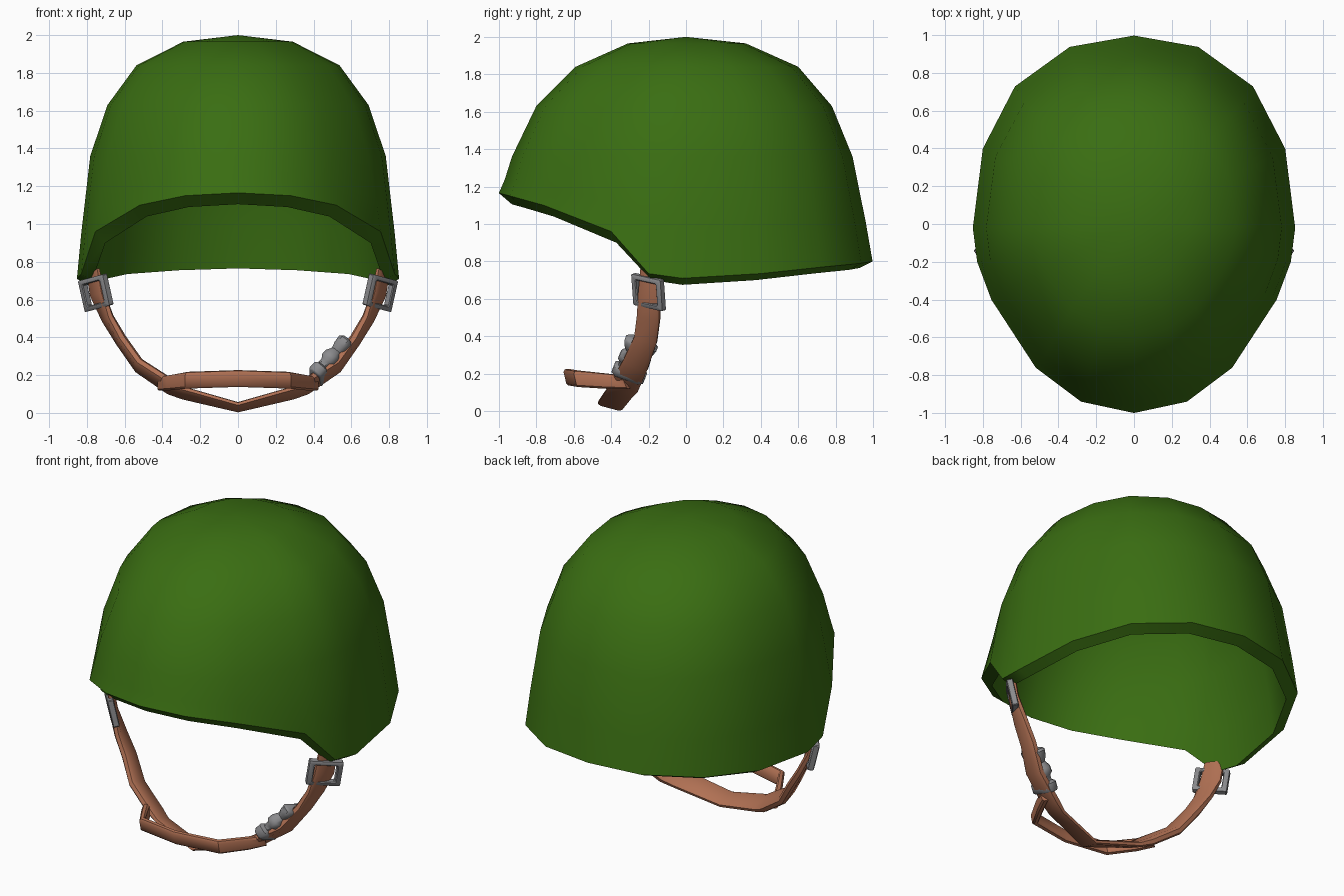
import bpy, bmesh, math
from mathutils import Vector

if "Cube" in bpy.data.objects:
    bpy.data.objects.remove(bpy.data.objects["Cube"])


def material(name, rgb):
    m = bpy.data.materials.new(name)
    m.diffuse_color = (*rgb, 1)
    m.use_nodes = True
    m.node_tree.nodes["Principled BSDF"].inputs["Base Color"].default_value = m.diffuse_color
    return m


GREEN = material("olive_green", (0.042, 0.155, 0.006))
BROWN = material("tan_leather", (0.44, 0.165, 0.088))
GREY = material("buckle_grey", (0.26, 0.26, 0.27))


def finish(bm, name, mat, angle=40):
    bmesh.ops.recalc_face_normals(bm, faces=bm.faces[:])
    me = bpy.data.meshes.new(name)
    bm.to_mesh(me)
    bm.free()
    me.materials.append(mat)
    ob = bpy.data.objects.new(name, me)
    bpy.context.collection.objects.link(ob)
    bpy.ops.object.select_all(action='DESELECT')
    ob.select_set(True)
    bpy.context.view_layer.objects.active = ob
    bpy.ops.object.shade_smooth_by_angle(angle=math.radians(angle))
    return ob


# helmet shell: rim outline (half, front to back), scaled up ring by ring to the crown
half = [(0, -1, 1.165), (0.28, -0.94, 1.15), (0.52, -0.76, 1.10), (0.755, -0.40, 0.96),
        (0.83, -0.2, 0.735), (0.853, -0.02, 0.71), (0.80, 0.40, 0.735),
        (0.63, 0.73, 0.77), (0.34, 0.94, 0.79), (0, 1, 0.80)]
rim = half + [(-x, y, z) for x, y, z in half[-2:0:-1]]
FX = [0.34, 0.63, 0.81, 0.917, 0.972, 1]        # side fractions
FB = [0.32, 0.60, 0.78, 0.89, 0.96, 0.997]      # back fractions
FF = [0.31, 0.59, 0.80, 0.93, 0.968, 1]         # front fractions
ZS = [1.965, 1.84, 1.63, 1.36]

bm = bmesh.new()


def dome(scale, drop):
    top = bm.verts.new((0, 0, 2 - drop))
    rings = []
    for k in range(6):
        ring = []
        for x, y, z in rim:
            low = 0 if drop == 0 else (0.06 if y < -0.3 else 0.035)
            if k < 4:
                h = ZS[k] - drop
            else:
                h = 1.36 + (z - low - 1.36) * (0.62 if k == 4 else 1)
            fy = FF[k] if y < 0 else FB[k]
            ring.append(bm.verts.new((x * FX[k] * scale, y * fy * scale, h)))
        rings.append(ring)
    n = len(rim)
    for i in range(n):
        j = (i + 1) % n
        bm.faces.new((top, rings[0][i], rings[0][j]))
        for a, b in zip(rings, rings[1:]):
            bm.faces.new((a[i], b[i], b[j], a[j]))
    return rings[-1]


outer, inner = dome(1, 0), dome(0.93, 0.05)
for i in range(len(rim)):
    j = (i + 1) % len(rim)
    bm.faces.new((outer[i], outer[j], inner[j], inner[i]))
finish(bm, "helmet_shell", GREEN)

SECTION = [(-0.5, -0.25), (-0.36, -0.5), (0.36, -0.5), (0.5, -0.25),
           (0.5, 0.25), (0.36, 0.5), (-0.36, 0.5), (-0.5, 0.25)]


def ribbon(name, stations, mat, angle=40):
    """Sweep a flat section along (centre, width vector, thickness) stations."""
    bm = bmesh.new()
    rings = []
    pts = [Vector(s[0]) for s in stations]
    for i, (c, w, t) in enumerate(stations):
        tan = pts[min(i + 1, len(pts) - 1)] - pts[max(i - 1, 0)]
        w = Vector(w)
        nrm = tan.cross(w).normalized() * t
        rings.append([bm.verts.new(pts[i] + w * u + nrm * v) for u, v in SECTION])
    for a, b in zip(rings, rings[1:]):
        for i in range(8):
            j = (i + 1) % 8
            bm.faces.new((a[i], a[j], b[j], b[i]))
    bm.faces.new(rings[0])
    bm.faces.new(rings[-1])
    return finish(bm, name, mat, angle)


def mirrored(st):
    return st + [((-c[0], *c[1:]), (-w[0], *w[1:]), t) for c, w, t in st[-2::-1]]


# main strap, running under the chin from ear to ear
ribbon("chin_strap", mirrored([
    ((0.77, -0.19, 0.76), (0.06, 0.10, -0.01), 0.03),
    ((0.745, -0.195, 0.63), (0.06, 0.11, -0.02), 0.04),
    ((0.69, -0.20, 0.50), (0.03, 0.12, -0.02), 0.045),
    ((0.62, -0.215, 0.385), (0.01, 0.12, -0.03), 0.05),
    ((0.525, -0.27, 0.25), (0, 0.13, -0.05), 0.05),
    ((0.36, -0.325, 0.14), (0, 0.14, -0.06), 0.05),
    ((0.29, -0.35, 0.105), (0, 0.13, -0.05), 0.035),
    ((0, -0.405, 0.03), (0, 0.13, -0.035), 0.03)]), BROWN)

# upper chin band, forking forward from the main strap
ribbon("chin_front_band", mirrored([
    ((0.41, -0.32, 0.155), (0, -0.03, 0.07), 0.04),
    ((0.36, -0.42, 0.16), (0, -0.02, 0.08), 0.04),
    ((0.27, -0.575, 0.173), (0, -0.02, 0.085), 0.04),
    ((0, -0.63, 0.182), (0, -0.02, 0.085), 0.035)]), BROWN)

# strap adjuster frames, one per side
for s, side in ((1, "right"), (-1, "left")):
    bm = bmesh.new()
    c = Vector((s * 0.753, -0.2, 0.636))
    w = Vector((s * 0.13, 0.155, -0.035))
    u = Vector((s * 0.037, -0.012, 0.165))
    n = w.cross(u).normalized() * 0.02
    loops = []
    for k, d in ((0.5, -1), (0.5, 1), (0.34, 1), (0.34, -1)):
        loops.append([bm.verts.new(c + w * (a * k) + u * (b * k) + n * d)
                      for a, b in ((-1, -1), (1, -1), (1, 1), (-1, 1))])
    for q in range(4):
        a, b = loops[q], loops[(q + 1) % 4]
        for i in range(4):
            j = (i + 1) % 4
            bm.faces.new((a[i], a[j], b[j], b[i]))
    bmesh.ops.bevel(bm, geom=bm.edges[:], offset=0.005, segments=1, affect='EDGES')
    finish(bm, "adjuster_buckle_" + side, GREY)

# quick release clip on the right strap, width varying along its axis
lo, hi = Vector((0.405, -0.312, 0.185)), Vector((0.575, -0.235, 0.372))
ribbon("release_clip", [
    (lo.lerp(hi, f), Vector((0, 0.94, -0.35)) * wd, t) for f, wd, t in
    ((0, 0.165, 0.07), (0.03, 0.18, 0.085), (0.2, 0.18, 0.085), (0.25, 0.14, 0.06),
     (0.36, 0.14, 0.06), (0.42, 0.17, 0.085), (0.55, 0.165, 0.085), (0.68, 0.12, 0.06),
     (0.8, 0.16, 0.075), (0.95, 0.18, 0.08), (1, 0.16, 0.06))], GREY, 50)
